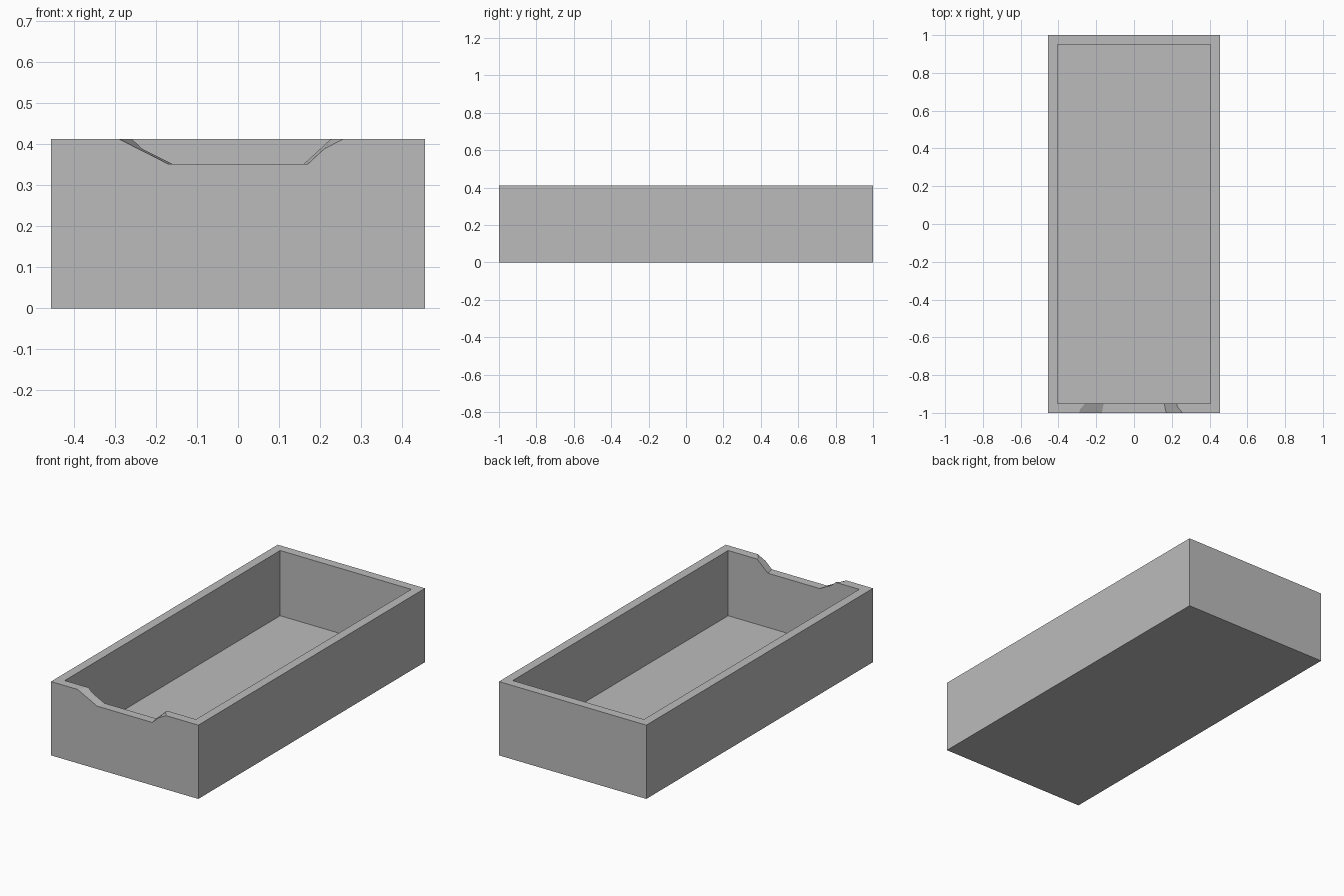
import bpy
import bmesh

cube = bpy.data.objects.get("Cube")
if cube:
    bpy.data.objects.remove(cube, do_unlink=True)

HALF_X, HALF_Y, HEIGHT = 0.455, 1.0, 0.412
WALL, FLOOR = 0.05, 0.048

grey = bpy.data.materials.new("plain grey")
grey.use_nodes = True
grey.diffuse_color = (0.5, 0.5, 0.5, 1)
grey.node_tree.nodes["Principled BSDF"].inputs["Base Color"].default_value = (0.5, 0.5, 0.5, 1)


def loft(name, first, second):
    """Closed solid between two matching outlines."""
    bm = bmesh.new()
    a = [bm.verts.new(p) for p in first]
    b = [bm.verts.new(p) for p in second]
    bm.faces.new(a)
    bm.faces.new(b)
    for i in range(len(a)):
        j = (i + 1) % len(a)
        bm.faces.new((a[i], a[j], b[j], b[i]))
    bmesh.ops.recalc_face_normals(bm, faces=bm.faces)
    mesh = bpy.data.meshes.new(name)
    bm.to_mesh(mesh)
    bm.free()
    mesh.materials.append(grey)
    obj = bpy.data.objects.new(name, mesh)
    bpy.context.collection.objects.link(obj)
    return obj


def rectangle(x, y, z):
    return [(-x, -y, z), (x, -y, z), (x, y, z), (-x, y, z)]


def notch_outline(y, low, high):
    """Trapezoid of the pouring lip, continued above the rim and along y."""
    bottom, over = 0.351, 0.05
    slope = (high - low) / (HEIGHT - bottom)
    wide = high + slope * over
    top = HEIGHT + over
    return [(-wide, y, top), (-low, y, bottom), (low, y, bottom), (wide, y, top)]


# Open tray body
tray = loft("tray", rectangle(HALF_X, HALF_Y, 0), rectangle(HALF_X, HALF_Y, HEIGHT))

# Hollow interior
inside = loft("interior_cutter",
              rectangle(HALF_X - WALL, HALF_Y - WALL, FLOOR),
              rectangle(HALF_X - WALL, HALF_Y - WALL, HEIGHT + 0.1))

# Flared notch in the front wall: wider outside than inside
notch = loft("notch_cutter",
             notch_outline(-HALF_Y - WALL, 0.180, 0.300),
             notch_outline(-HALF_Y + 2 * WALL, 0.150, 0.216))

for cutter in (inside, notch):
    cut = tray.modifiers.new(cutter.name, "BOOLEAN")
    cut.operation = "DIFFERENCE"
    cut.solver = "EXACT"
    cut.object = cutter
    cutter.hide_render = True
    cutter.hide_set(True)
    cutter.display_type = "WIRE"
